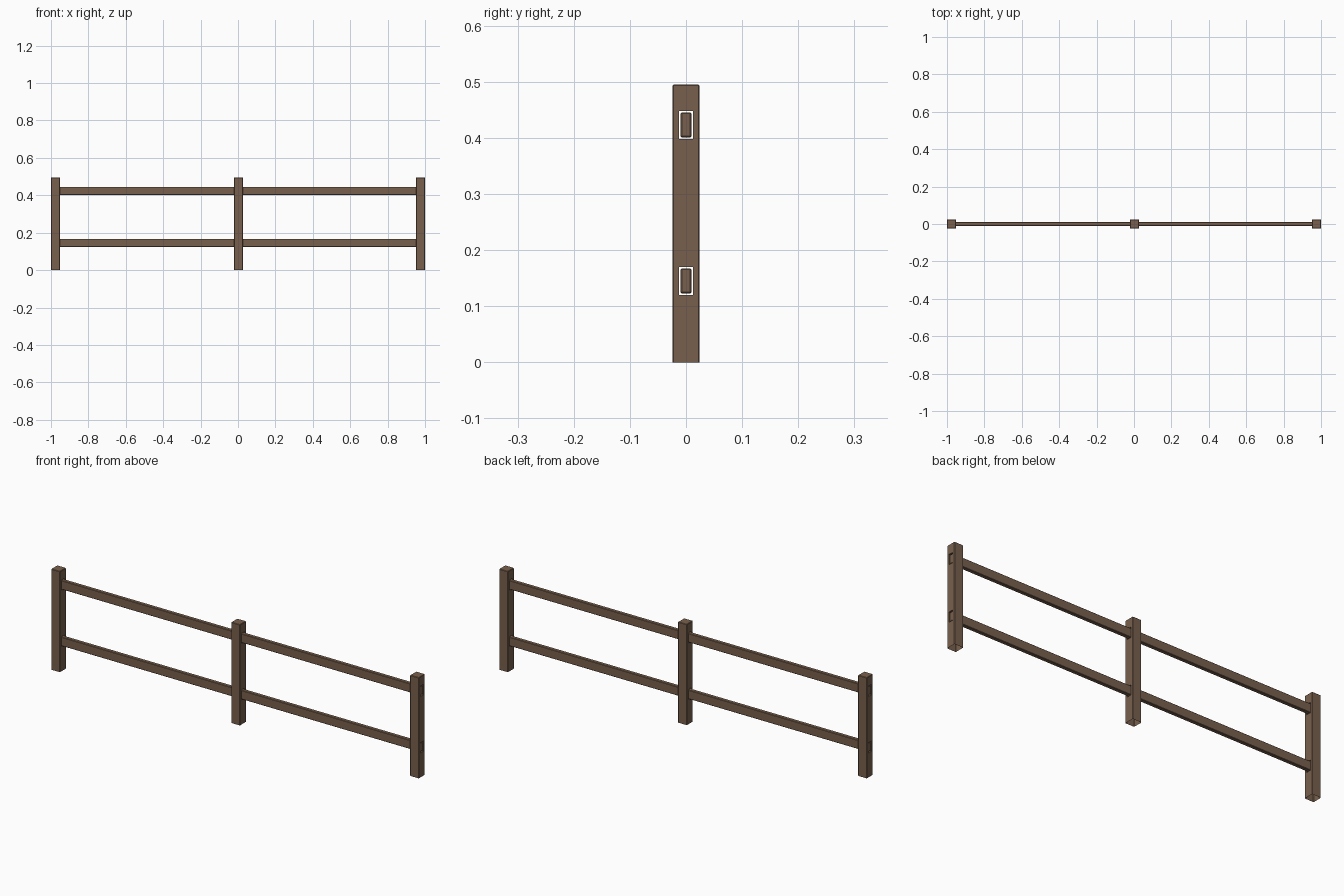
import bpy, bmesh

if "Cube" in bpy.data.objects:
    bpy.data.objects.remove(bpy.data.objects["Cube"])

wood = bpy.data.materials.new("brown wood")
wood.diffuse_color = (0.19, 0.118, 0.075, 1)
wood.use_nodes = True
wood.node_tree.nodes["Principled BSDF"].inputs["Base Color"].default_value = wood.diffuse_color

HALF = 0.024          # half width of a post
HEIGHT = 0.495
SLOTS = [(0.120, 0.170), (0.398, 0.448)]   # z ranges of the rail slots
SLOT_Y = 0.0125
GAP = 0.003           # clearance between rail and slot


def finish(bm, name):
    bmesh.ops.recalc_face_normals(bm, faces=bm.faces)
    mesh = bpy.data.meshes.new(name)
    bm.to_mesh(mesh)
    bm.free()
    mesh.materials.append(wood)
    ob = bpy.data.objects.new(name, mesh)
    bpy.context.collection.objects.link(ob)
    return ob


# Post: side profile with two slots, extruded along x
def post(name, x):
    bm = bmesh.new()
    ys = [-HALF, -SLOT_Y, SLOT_Y, HALF]
    zs = [0] + [z for s in SLOTS for z in s] + [HEIGHT]
    grid = [[bm.verts.new((x - HALF, y, z)) for z in zs] for y in ys]
    for i in range(3):
        for j in range(5):
            if i == 1 and j in (1, 3):
                continue
            bm.faces.new((grid[i][j], grid[i + 1][j], grid[i + 1][j + 1], grid[i][j + 1]))
    src = list(bm.faces)
    new = bmesh.ops.extrude_face_region(bm, geom=src, use_keep_orig=True)["geom"]
    bmesh.ops.translate(bm, vec=(2 * HALF, 0, 0),
                        verts=[g for g in new if isinstance(g, bmesh.types.BMVert)])
    bmesh.ops.recalc_face_normals(bm, faces=bm.faces)

    # soften the outer edges except around the base
    def outer(e):
        a, b = e.verts[0].co, e.verts[1].co
        if len(e.link_faces) != 2 or e.calc_face_angle(0) < 1:
            return False
        top = min(a.z, b.z) > HEIGHT - 1e-4
        corner = min(abs(a.y), abs(b.y)) > HALF - 1e-4 and abs(a.z - b.z) > 1e-4
        return top or corner
    bmesh.ops.bevel(bm, geom=[e for e in bm.edges if outer(e)], offset=0.002,
                    segments=1, affect='EDGES', clamp_overlap=True)
    # the base is open
    base = [f for f in bm.faces if all(v.co.z < 1e-4 for v in f.verts)]
    bmesh.ops.delete(bm, geom=base, context='FACES')
    return finish(bm, name)


# Rail: long bar with slightly bevelled edges
def rail(name, z0, z1):
    bm = bmesh.new()
    bmesh.ops.create_cube(bm, size=1)
    bmesh.ops.scale(bm, vec=(1.994, 2 * (SLOT_Y - GAP), z1 - z0 - 2 * GAP), verts=bm.verts)
    bmesh.ops.translate(bm, vec=(0, 0, (z0 + z1) / 2), verts=bm.verts)
    bmesh.ops.bevel(bm, geom=list(bm.edges), offset=0.002, segments=1, affect='EDGES')
    return finish(bm, name)


for name, x in (("left_post", -1 + HALF), ("middle_post", 0.003), ("right_post", 1 - HALF)):
    post(name, x)
for name, (z0, z1) in zip(("lower_rail", "upper_rail"), SLOTS):
    rail(name, z0, z1)
